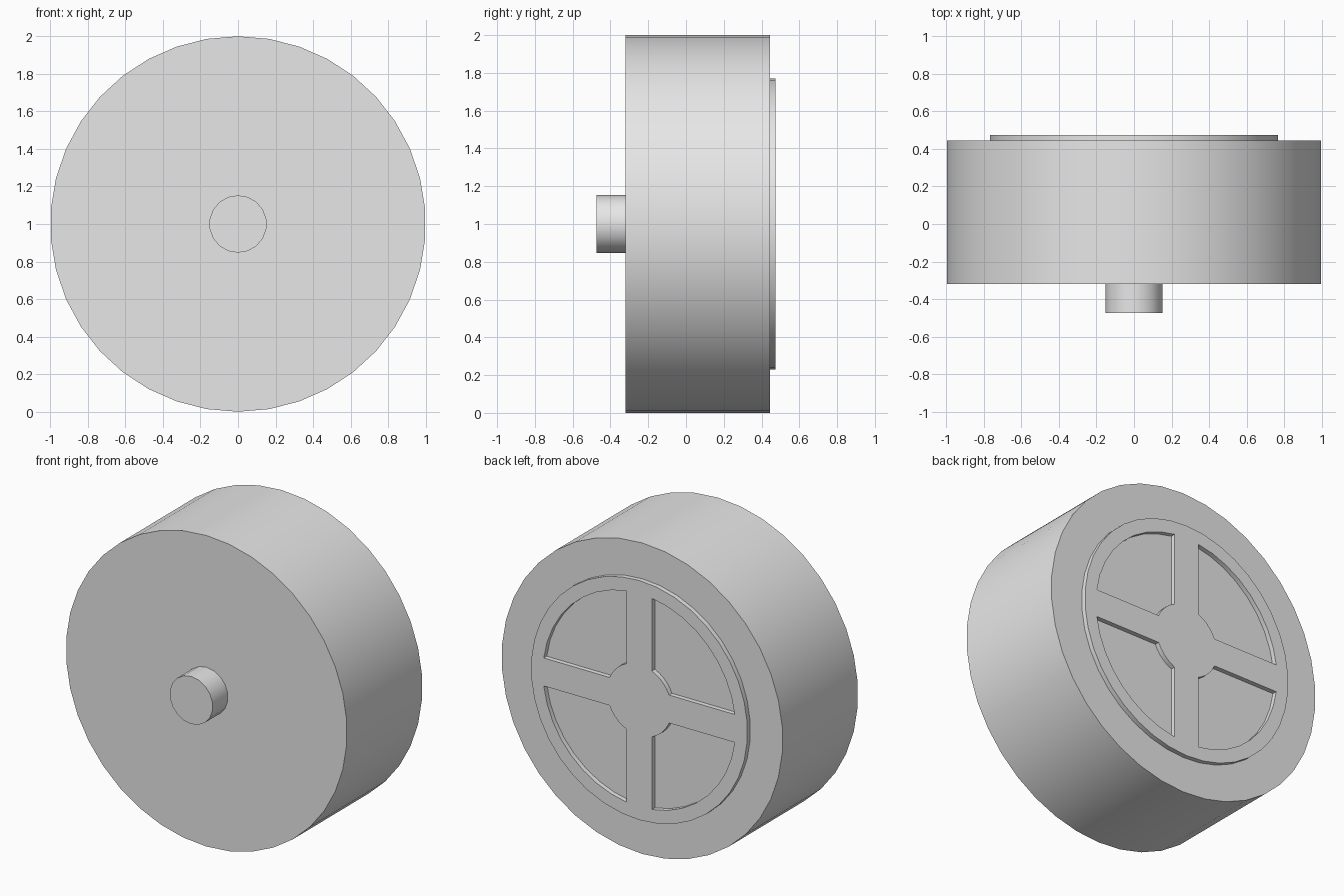
import bpy
import bmesh
from math import sin, cos, asin, pi, radians

CENTRE_Z = 1.0
SIDES = 38

cube = bpy.data.objects.get("Cube")
if cube:
    bpy.data.objects.remove(cube, do_unlink=True)

grey = bpy.data.materials.new("plain_grey")
grey.use_nodes = True
colour = (0.8, 0.8, 0.8, 1.0)
grey.diffuse_color = colour
grey.node_tree.nodes["Principled BSDF"].inputs["Base Color"].default_value = colour


def add_prism(bm, outline, y0, y1):
    """Extrude an (x, z) outline from y0 to y1."""
    front = [bm.verts.new((x, y0, z + CENTRE_Z)) for x, z in outline]
    back = [bm.verts.new((x, y1, z + CENTRE_Z)) for x, z in outline]
    bm.faces.new(front)
    bm.faces.new(back[::-1])
    for i in range(len(outline)):
        j = (i + 1) % len(outline)
        bm.faces.new((front[j], front[i], back[i], back[j]))


def make_object(name, outlines, y0, y1):
    bm = bmesh.new()
    for outline in outlines:
        add_prism(bm, outline, y0, y1)
    bmesh.ops.recalc_face_normals(bm, faces=bm.faces)
    mesh = bpy.data.meshes.new(name)
    bm.to_mesh(mesh)
    bm.free()
    mesh.materials.append(grey)
    obj = bpy.data.objects.new(name, mesh)
    bpy.context.collection.objects.link(obj)
    return obj


def circle(radius, sides):
    return [(radius * sin(2 * pi * i / sides), radius * cos(2 * pi * i / sides))
            for i in range(sides)]


def arc(radius, half_gap, turn, steps):
    """Arc of one quarter, kept half_gap away from both axes."""
    start = asin(half_gap / radius)
    span = pi / 2 - 2 * start
    return [(radius * cos(turn + start + span * i / steps),
             radius * sin(turn + start + span * i / steps))
            for i in range(steps + 1)]


def pocket(quarter):
    turn = quarter * pi / 2
    return arc(0.685, 0.09, turn, 8) + arc(0.23, 0.09, turn, 5)[::-1]


# Tyre and axle
tyre = make_object("tyre", [circle(1.0, SIDES)], -0.32, 0.445)
axle = make_object("axle", [circle(0.153, 18)], -0.475, -0.32)

# Raised hub cap, with four pockets that leave rim, spokes and boss
hub_cap = make_object("hub_cap", [circle(0.77, SIDES)], 0.43, 0.475)
cutter = make_object("pocket_cutter", [pocket(q) for q in range(4)], 0.4, 0.5)
cutter.hide_render = True
cut = hub_cap.modifiers.new("pockets", 'BOOLEAN')
cut.operation = 'DIFFERENCE'
cut.solver = 'EXACT'
cut.object = cutter
bpy.ops.object.select_all(action='DESELECT')
bpy.context.view_layer.objects.active = hub_cap
hub_cap.select_set(True)
bpy.ops.object.modifier_apply(modifier=cut.name)
bpy.data.objects.remove(cutter, do_unlink=True)

# Smooth round walls, crisp rims
for obj in (tyre, axle, hub_cap):
    bpy.ops.object.select_all(action='DESELECT')
    bpy.context.view_layer.objects.active = obj
    obj.select_set(True)
    bpy.ops.object.shade_smooth_by_angle(angle=radians(30))
